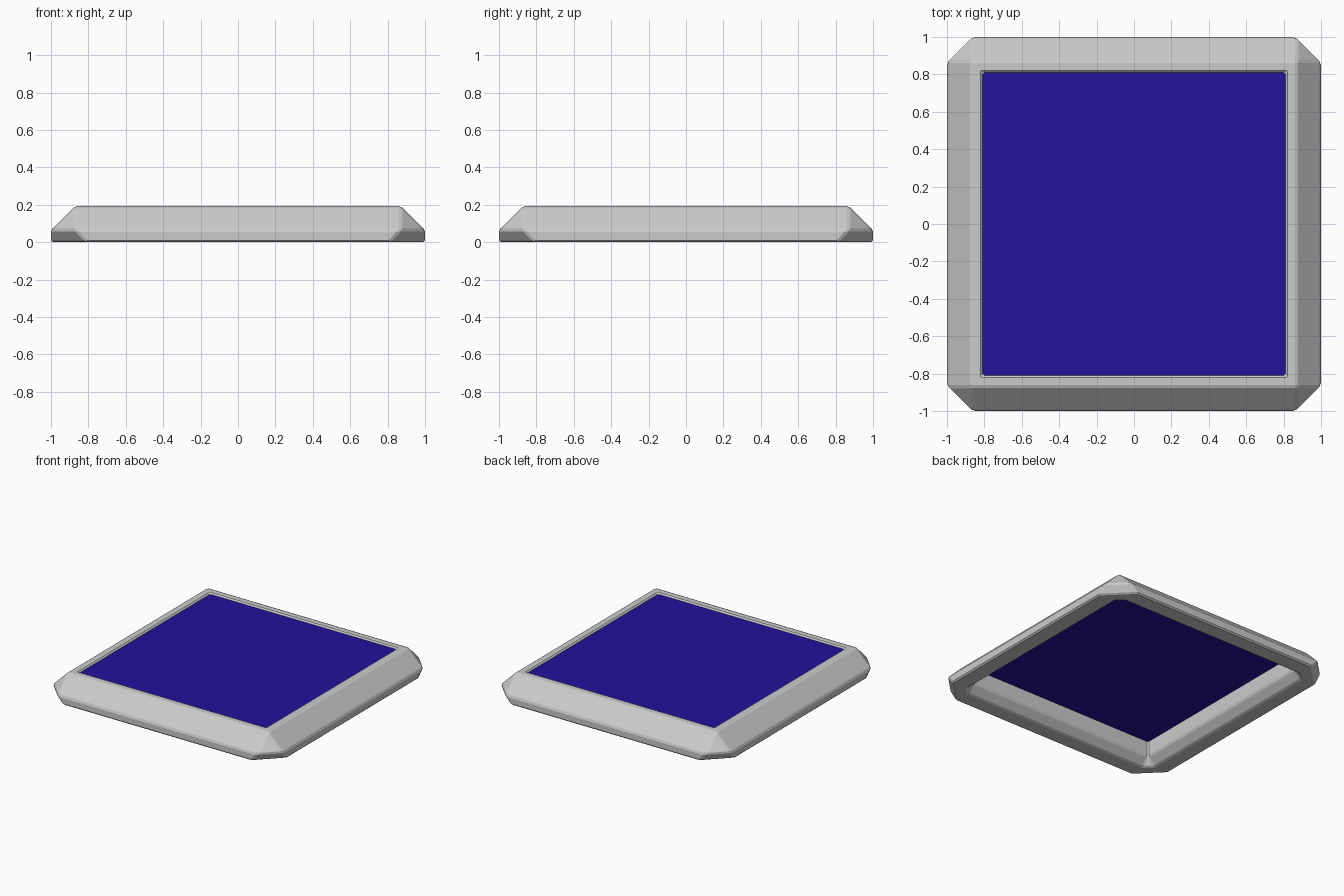
import bpy, bmesh

if "Cube" in bpy.data.objects:
    bpy.data.objects.remove(bpy.data.objects["Cube"])


def mesh_object(name, bm):
    mesh = bpy.data.meshes.new(name)
    bm.to_mesh(mesh)
    bm.free()
    obj = bpy.data.objects.new(name, mesh)
    bpy.context.collection.objects.link(obj)
    return obj


def ring(bm, half, k, z):
    """Square ring of half-width `half`, corners cut off where the sides reach k."""
    pts = [(half, -k), (half, k), (k, half), (-k, half),
           (-half, k), (-half, -k), (-k, -half), (k, -half)]
    return [bm.verts.new((x, y, z)) for x, y in pts]


# Frame: closed cross-section swept round the square, with clipped corners
profile = [(1.0, 0.81, 0.0), (1.0, 0.87, 0.065), (0.87, 0.87, 0.192),
           (0.81, 0.81, 0.192), (0.81, 0.81, 0.062), (0.87, 0.81, 0.0)]
bm = bmesh.new()
rings = [ring(bm, *p) for p in profile]
for a, b in zip(rings, rings[1:] + rings[:1]):
    for i in range(8):
        j = (i + 1) % 8
        bm.faces.new((a[i], a[j], b[j], b[i]))
bmesh.ops.remove_doubles(bm, verts=bm.verts[:], dist=0.0001)
bmesh.ops.recalc_face_normals(bm, faces=bm.faces[:])
frame = mesh_object("frame", bm)

# Narrow worn edge strip along every sharp edge
bevel = frame.modifiers.new("edge_strips", 'BEVEL')
bevel.width = 0.01
bevel.segments = 1
bevel.limit_method = 'ANGLE'
bevel.angle_limit = 0.35

# Blue inset panel
bm = bmesh.new()
s = 0.812
bm.faces.new([bm.verts.new((x, y, 0.181))
              for x, y in ((-s, -s), (s, -s), (s, s), (-s, s))])
panel = mesh_object("panel", bm)
blue = bpy.data.materials.new("blue")
blue.diffuse_color = (0.016, 0.006, 0.33, 1)
blue.use_nodes = True
blue.node_tree.nodes["Principled BSDF"].inputs["Base Color"].default_value = blue.diffuse_color
panel.data.materials.append(blue)
